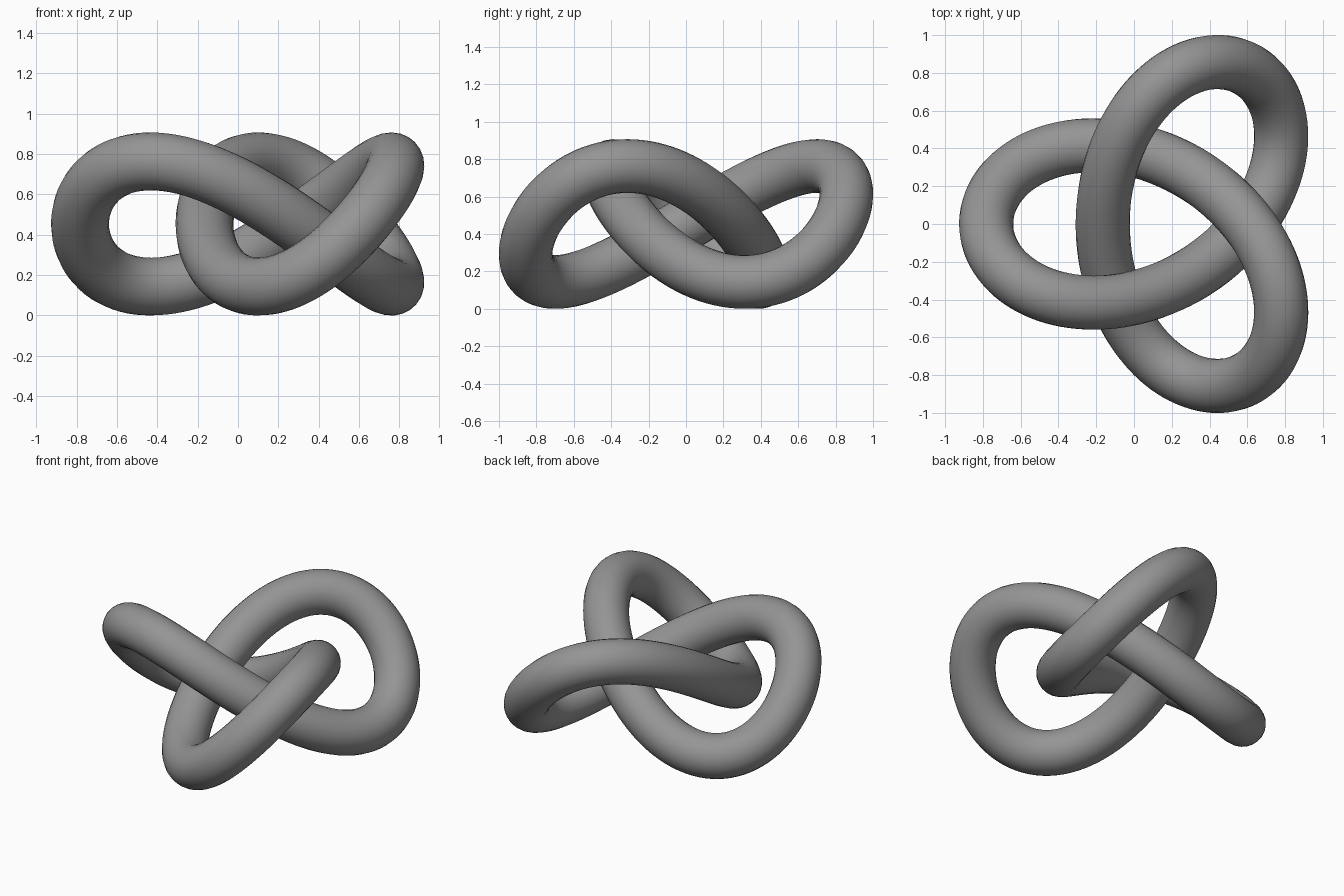
import bpy
from math import sin, cos, tau

if "Cube" in bpy.data.objects:
    bpy.data.objects.remove(bpy.data.objects["Cube"])

# Trefoil centre line
N = 240
TUBE = 0.1435


def knot_point(t):
    x = 0.143 + 0.3085 * cos(t) - 0.617 * cos(2 * t)
    y = 0.313 * sin(t) + 0.627 * sin(2 * t)
    z = 0.453 + 0.310 * sin(3 * t)
    return (x, y, z, 1)


# Closed path swept with a round section
curve = bpy.data.curves.new("trefoil_knot", "CURVE")
curve.dimensions = "3D"
curve.bevel_depth = TUBE
curve.bevel_resolution = 10
spline = curve.splines.new("POLY")
spline.points.add(N - 1)
for i, p in enumerate(spline.points):
    p.co = knot_point(tau * i / N)
spline.use_cyclic_u = True
spline.use_smooth = True

knot = bpy.data.objects.new("trefoil_knot", curve)
bpy.context.collection.objects.link(knot)

# Dark grey colour
grey = bpy.data.materials.new("dark_grey")
grey.diffuse_color = (0.3, 0.3, 0.3, 1)
grey.use_nodes = True
grey.node_tree.nodes["Principled BSDF"].inputs["Base Color"].default_value = grey.diffuse_color
curve.materials.append(grey)

# Smooth mesh tube
bpy.context.view_layer.objects.active = knot
knot.select_set(True)
bpy.ops.object.convert(target="MESH")
bpy.ops.object.shade_smooth()
